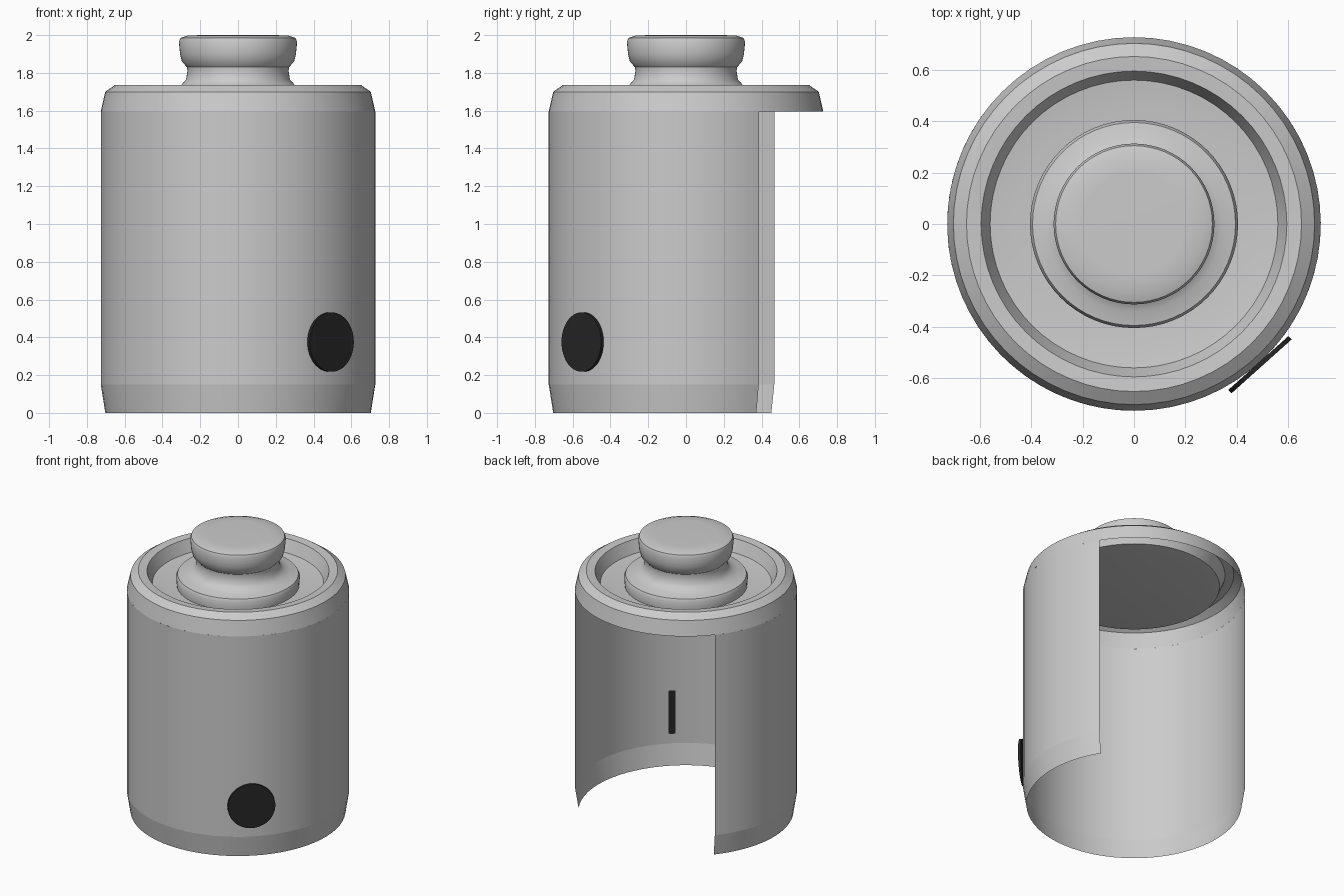
import bpy, bmesh
from math import radians, sin, cos, pi
from mathutils import Vector, Matrix

if "Cube" in bpy.data.objects:
    bpy.data.objects.remove(bpy.data.objects["Cube"])


def revolve(name, profile, start=0.0, end=360.0, steps=64, angle=25):
    """Revolve an (r, z) profile around z, as a full turn or an arc in degrees."""
    bm = bmesh.new()
    full = abs(end - start - 360) < 1e-6
    rings = []
    for i in range(steps + 1):
        a = radians(start + (end - start) * i / steps)
        rings.append([bm.verts.new((r * cos(a), r * sin(a), z)) for r, z in profile])
    for a, b in zip(rings, rings[1:]):
        for j in range(len(profile) - 1):
            bm.faces.new((a[j], b[j], b[j + 1], a[j + 1]))
    bmesh.ops.remove_doubles(bm, verts=bm.verts, dist=1e-5)
    return finish(name, bm, angle)


def finish(name, bm, angle):
    mesh = bpy.data.meshes.new(name)
    bm.to_mesh(mesh)
    bm.free()
    obj = bpy.data.objects.new(name, mesh)
    bpy.context.collection.objects.link(obj)
    bpy.ops.object.select_all(action='DESELECT')
    obj.select_set(True)
    bpy.context.view_layer.objects.active = obj
    bpy.ops.object.shade_smooth_by_angle(angle=radians(angle))
    return obj


# Thin side wall, open at the bottom and across the back
revolve("body_wall", [(0.703, 0.0), (0.727, 0.15), (0.727, 1.595)],
        start=140, end=392, steps=48, angle=8)

# Complete top band with rounded shoulder and recessed floor
revolve("top_rim", [(0.727, 1.595), (0.703, 1.70), (0.652, 1.735), (0.595, 1.73),
                    (0.56, 1.645), (0.45, 1.63), (0.0, 1.63)], angle=15)

# Stepped collar and waisted knob in one turned piece
revolve("knob", [(0.40, 1.63), (0.405, 1.69), (0.395, 1.71), (0.34, 1.72),
                 (0.30, 1.737), (0.275, 1.765), (0.268, 1.81), (0.27, 1.83),
                 (0.297, 1.86), (0.307, 1.90), (0.313, 1.965), (0.305, 1.985),
                 (0.27, 1.997), (0.20, 2.0), (0.0, 1.996)], angle=35)

# Flat dark disc set tangent to the front right of the wall
bm = bmesh.new()
outward = Vector((0.667, -0.745, 0)).normalized()
place = (Matrix.Translation(outward * 0.735 + Vector((0, 0, 0.375)))
         @ outward.to_track_quat('Z', 'Y').to_matrix().to_4x4())
bmesh.ops.create_cone(bm, cap_ends=True, segments=48, radius1=0.157, radius2=0.157,
                      depth=0.018, matrix=place)
disc = finish("side_disc", bm, 30)
dark = bpy.data.materials.new("dark")
dark.diffuse_color = (0.02, 0.02, 0.02, 1)
dark.use_nodes = True
dark.node_tree.nodes["Principled BSDF"].inputs["Base Color"].default_value = dark.diffuse_color
disc.data.materials.append(dark)
